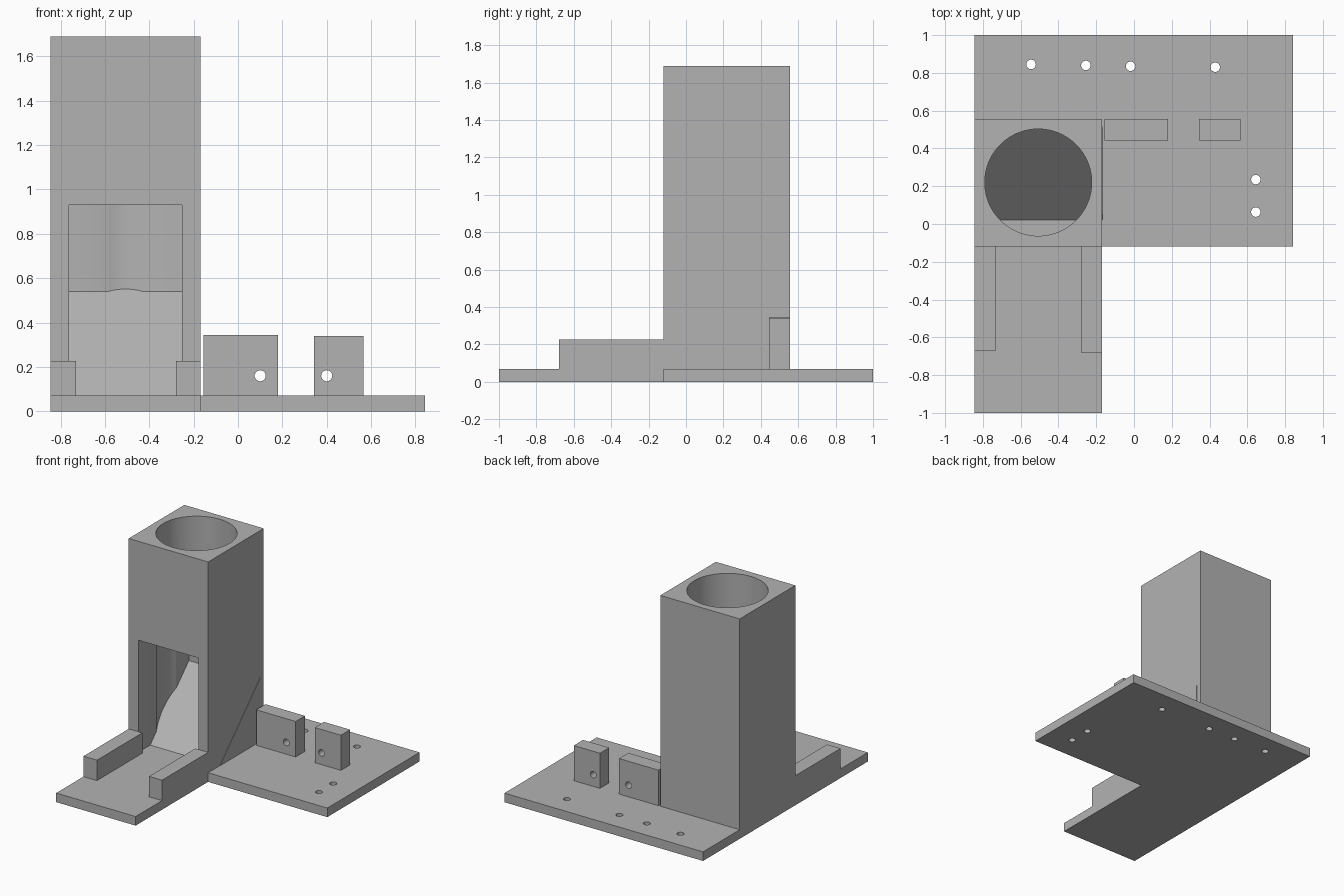
import bpy
import bmesh
from math import radians
from mathutils import Matrix, Vector

default = bpy.data.objects.get("Cube")
if default:
    bpy.data.objects.remove(default)

grey = bpy.data.materials.new("plain_grey")
grey.use_nodes = True
colour = (0.45, 0.45, 0.45, 1)
grey.diffuse_color = colour
grey.node_tree.nodes["Principled BSDF"].inputs["Base Color"].default_value = colour


def finish(name, bm):
    bmesh.ops.recalc_face_normals(bm, faces=bm.faces[:])
    mesh = bpy.data.meshes.new(name)
    bm.to_mesh(mesh)
    bm.free()
    mesh.materials.append(grey)
    obj = bpy.data.objects.new(name, mesh)
    bpy.context.collection.objects.link(obj)
    return obj


def prism(name, points, direction):
    """Extrude a flat outline along a direction."""
    bm = bmesh.new()
    face = bm.faces.new([bm.verts.new(p) for p in points])
    new = bmesh.ops.extrude_face_region(bm, geom=[face])["geom"]
    bmesh.ops.translate(bm, vec=Vector(direction),
                        verts=[v for v in new if isinstance(v, bmesh.types.BMVert)])
    return finish(name, bm)


def box(name, x0, x1, y0, y1, z0, z1):
    outline = [(x0, y0, z0), (x1, y0, z0), (x1, y1, z0), (x0, y1, z0)]
    return prism(name, outline, (0, 0, z1 - z0))


def rod(name, centre, radius, depth, axis="Z", sides=32):
    bm = bmesh.new()
    turn = Matrix.Rotation(radians(90), 4, "X") if axis == "Y" else Matrix()
    bmesh.ops.create_cone(bm, cap_ends=True, segments=sides, radius1=radius,
                          radius2=radius, depth=depth,
                          matrix=Matrix.Translation(centre) @ turn)
    return finish(name, bm)


def cut(obj, cutters):
    for cutter in cutters:
        mod = obj.modifiers.new("cut", "BOOLEAN")
        mod.operation = "DIFFERENCE"
        mod.solver = "EXACT"
        mod.object = cutter
        bpy.ops.object.select_all(action="DESELECT")
        bpy.context.view_layer.objects.active = obj
        obj.select_set(True)
        bpy.ops.object.modifier_apply(modifier=mod.name)
        bpy.data.objects.remove(cutter)
    bpy.ops.object.shade_smooth_by_angle(angle=radians(30))


LEFT, INNER, RIGHT = -0.845, -0.17, 0.843
FRONT, BACK, DECK = -0.12, 0.555, 0.07
HOLE = 0.025

# L-shaped base plate with screw holes
outline = [(LEFT, -1), (INNER, -1), (INNER, FRONT), (RIGHT, FRONT), (RIGHT, 1), (LEFT, 1)]
base = prism("base_plate", [(x, y, 0) for x, y in outline], (0, 0, DECK))
screws = [(-0.545, 0.845), (-0.255, 0.84), (-0.018, 0.835),
          (0.43, 0.83), (0.645, 0.235), (0.645, 0.063)]
cut(base, [rod("screw_cutter", (x, y, 0), HOLE, 1) for x, y in screws])

# Square tower with a round bore and a front doorway
tower = box("tower", LEFT, INNER, FRONT, BACK, DECK, 1.69)
cut(tower, [rod("bore_cutter", (-0.507, 0.22, 1), 0.283, 3, sides=96),
            box("door_cutter", -0.762, -0.252, FRONT - 0.1, 0.492, 0, 0.93)])

# Sloping exit ramp inside the tower
prism("exit_ramp", [(-0.84, 0.022, DECK), (-0.84, 0.515, 0.563), (-0.84, 0.515, DECK)],
      (0.672, 0, 0))

# Guide rails in front of the doorway
box("right_guide_rail", LEFT, -0.73, -0.67, FRONT, DECK, 0.227)
box("left_guide_rail", -0.28, INNER, -0.68, FRONT, DECK, 0.227)

# Upright lugs with pivot holes
for name, x0, x1, top, hole_x in (("wide_lug", -0.155, 0.18, 0.343, 0.1),
                                  ("narrow_lug", 0.343, 0.565, 0.34, 0.4)):
    lug = box(name, x0, x1, 0.443, BACK, DECK, top)
    cut(lug, [rod("pivot_cutter", (hole_x, 0.5, 0.16), HOLE, 1, axis="Y")])
